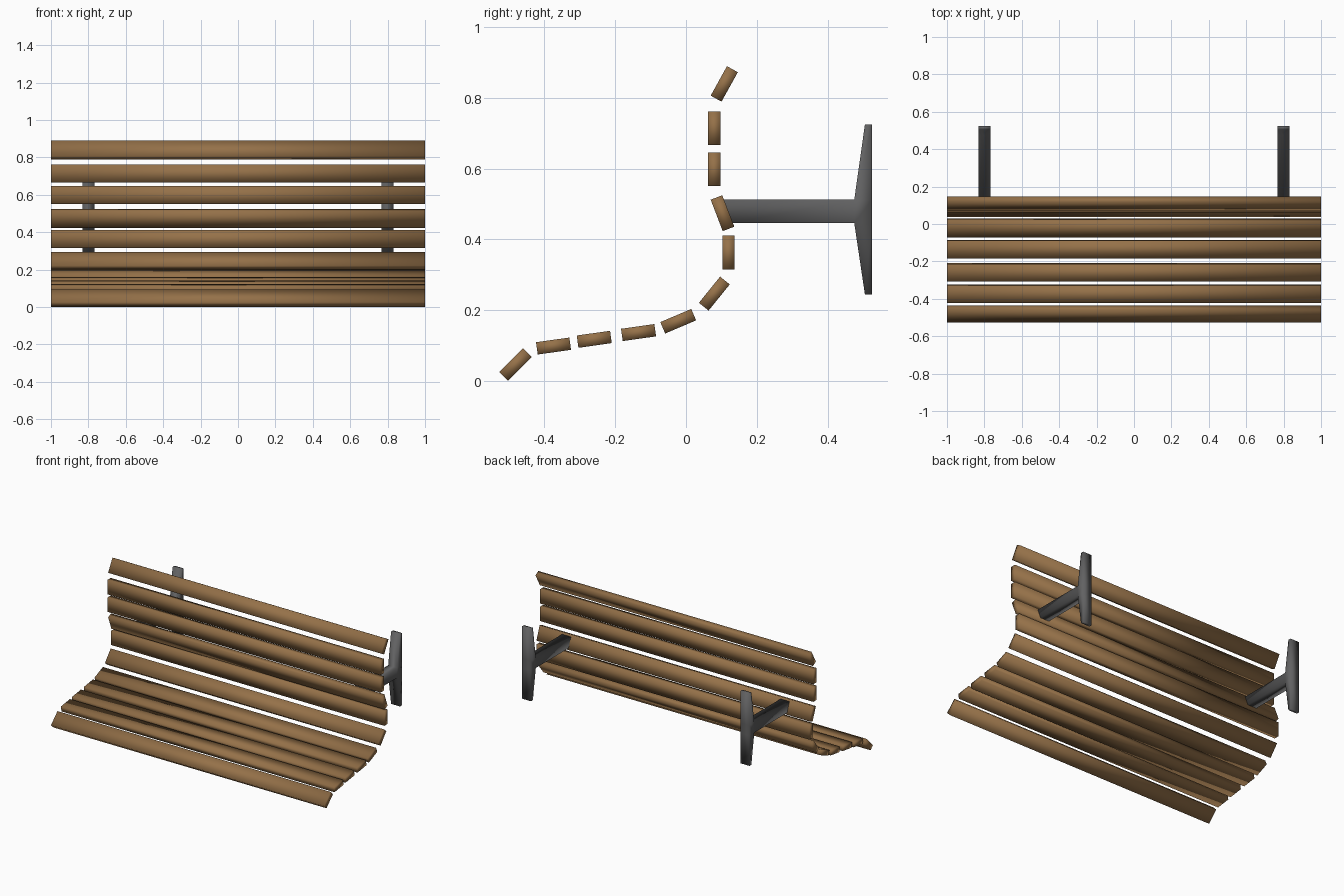
import bpy, bmesh, math

if "Cube" in bpy.data.objects:
    bpy.data.objects.remove(bpy.data.objects["Cube"])


def material(name, rgb):
    m = bpy.data.materials.new(name)
    m.diffuse_color = (*rgb, 1.0)
    m.use_nodes = True
    m.node_tree.nodes["Principled BSDF"].inputs["Base Color"].default_value = m.diffuse_color
    return m


wood = material("brown wood", (0.30, 0.165, 0.066))
metal = material("dark grey metal", (0.12, 0.12, 0.122))


def prism(name, pts, quads, x, width, mat):
    """Extrude side-view (y, z) quads along x as one joined, smooth-shaded solid."""
    bm = bmesh.new()
    vs = [bm.verts.new((x - width / 2, y, z)) for y, z in pts]
    faces = [bm.faces.new([vs[i] for i in q]) for q in quads]
    ext = bmesh.ops.extrude_face_region(bm, geom=faces, use_keep_orig=True)
    moved = [g for g in ext["geom"] if isinstance(g, bmesh.types.BMVert)]
    bmesh.ops.translate(bm, verts=moved, vec=(width, 0, 0))
    bmesh.ops.recalc_face_normals(bm, faces=bm.faces[:])
    for f in bm.faces:
        f.smooth = True
    me = bpy.data.meshes.new(name)
    bm.to_mesh(me)
    bm.free()
    me.materials.append(mat)
    ob = bpy.data.objects.new(name, me)
    bpy.context.collection.objects.link(ob)
    return ob


# Slats: centre y, centre z, tilt in degrees, following the bench curve
slats = [
    (-0.481, 0.047, 45), (-0.374, 0.099, 8), (-0.259, 0.118, 8),
    (-0.134, 0.137, 8), (-0.022, 0.169, 23), (0.080, 0.247, 51),
    (0.120, 0.363, 90), (0.103, 0.474, 111), (0.080, 0.598, 90),
    (0.080, 0.714, 90), (0.108, 0.839, 61),
]
LENGTH, THICK = 0.095, 0.035
for i, (y, z, deg) in enumerate(slats):
    c, s = math.cos(math.radians(deg)), math.sin(math.radians(deg))
    corners = [(y + u * c - v * s, z + u * s + v * c)
               for u, v in ((-LENGTH / 2, -THICK / 2), (LENGTH / 2, -THICK / 2),
                            (LENGTH / 2, THICK / 2), (-LENGTH / 2, THICK / 2))]
    part = "seat_slat" if i < 6 else "back_slat"
    prism(f"{part}_{i + 1}", corners, [(0, 1, 2, 3)], 0, 2.0, wood)

# Wall brackets: arm plus tapered upright plate
bracket = [
    (0.125, 0.446), (0.475, 0.446), (0.475, 0.512), (0.102, 0.512),
    (0.525, 0.446), (0.525, 0.512), (0.525, 0.724), (0.505, 0.724),
    (0.505, 0.245), (0.525, 0.245),
]
bracket_quads = [(0, 1, 2, 3), (1, 4, 5, 2), (2, 5, 6, 7), (8, 9, 4, 1)]
for side, x in (("left", -0.8), ("right", 0.8)):
    prism(f"{side}_wall_bracket", bracket, bracket_quads, x, 0.065, metal)
